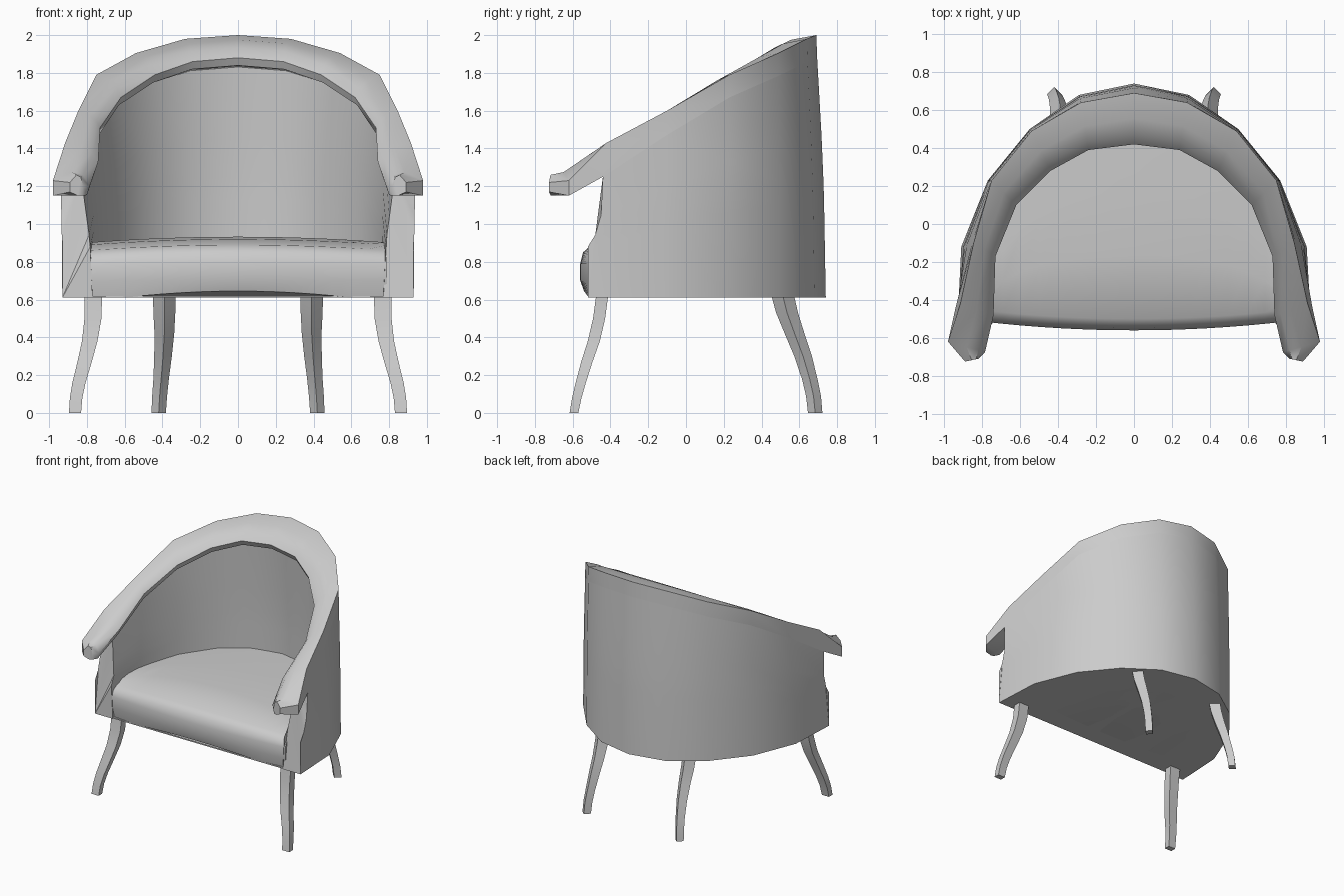
import bpy, bmesh, math
from mathutils import Vector, Matrix

cube = bpy.data.objects.get("Cube")
if cube:
    bpy.data.objects.remove(cube, do_unlink=True)

grey = bpy.data.materials.new("plain_grey")
grey.use_nodes = True
grey.diffuse_color = (0.6, 0.6, 0.6, 1)
grey.node_tree.nodes["Principled BSDF"].inputs["Base Color"].default_value = (0.6, 0.6, 0.6, 1)


def loft(name, rings, angle=40):
    """Skin a list of closed rings of equal length and cap both ends."""
    bm = bmesh.new()
    rows = [[bm.verts.new(p) for p in ring] for ring in rings]
    for a, b in zip(rows, rows[1:]):
        for i in range(len(a)):
            j = (i + 1) % len(a)
            bm.faces.new((a[i], a[j], b[j], b[i]))
    caps = [bm.faces.new(rows[0]), bm.faces.new(rows[-1])]
    bmesh.ops.triangulate(bm, faces=caps)
    bmesh.ops.recalc_face_normals(bm, faces=bm.faces)
    mesh = bpy.data.meshes.new(name)
    bm.to_mesh(mesh)
    bm.free()
    mesh.materials.append(grey)
    obj = bpy.data.objects.new(name, mesh)
    bpy.context.collection.objects.link(obj)
    bpy.ops.object.select_all(action='DESELECT')
    obj.select_set(True)
    bpy.context.view_layer.objects.active = obj
    bpy.ops.object.shade_smooth_by_angle(angle=math.radians(angle))
    return obj


def both_sides(rings):
    """Extend rings running from the centre to +x with their mirror image."""
    mirrored = [[Vector((-p.x, p.y, p.z)) for p in r] for r in rings[:0:-1]]
    return mirrored + rings


def drop(p, dz):
    return p + Vector((0, 0, dz))


FLOOR = 0.61
# Plan of the shell at its foot, outside and inside, from back centre to front
foot_out = [(0, .74), (.29, .68), (.55, .5), (.77, .23), (.91, -.12), (.93, -.52)]
foot_in = [(0, .58), (.25, .53), (.46, .40), (.65, .15), (.76, -.17), (.77, -.52)]
# Rail: outer top edge and innermost edge, with two extra stations for the arm end
rail_out = [(0, .69, 2.0), (.28, .64, 1.98), (.54, .49, 1.905), (.75, .23, 1.79),
            (.845, -.10, 1.6), (.915, -.42, 1.43), (.98, -.62, 1.23), (.89, -.725, 1.22)]
rail_in = [(0, .42, 1.88), (.24, .39, 1.86), (.44, .28, 1.79), (.62, .10, 1.67),
           (.73, -.17, 1.51), (.74, -.48, 1.33), (.785, -.675, 1.2), (.82, -.71, 1.2)]
skirt = [.12, .12, .12, .12, .13, .18, .08, .05]
crown = [.035, .035, .035, .03, .02, .03, .06, .05]

# Padded top rail running into both arms
rail_rings, joints = [], []
for k, (o, i) in enumerate(zip(rail_out, rail_in)):
    o, i = Vector(o), Vector(i)
    h, c = skirt[k], crown[k]
    under = drop(o, -h)
    if k < 5:
        foot = Vector((*foot_out[k], FLOOR))
        under = o.lerp(foot, h / (o.z - FLOOR))
    elif k == 5:
        under = Vector((.94, -.44, 1.25))
    joints.append(under)
    belly = o.lerp(i, .6)
    belly.z = min(under.z, i.z - .05)
    rail_rings.append([under, o, drop(o.lerp(i, .5), c), drop(o.lerp(i, .82), c * .9),
                       i, drop(i.lerp(o, .08), -.05), belly])
loft("top_rail_and_arms", both_sides(rail_rings), 42)

# Curved shell: outer skin, inner skin, scooped front ends
wall_rings = []
front_scoop = [(0, -.52), (.42, -.52), (.52, -.48), (.68, -.45), (1, -.44)]
for k in range(6):
    fo, fi = Vector((*foot_out[k], FLOOR)), Vector((*foot_in[k], FLOOR))
    top_o = joints[k]
    top_i = Vector((.83, -.44, 1.25)) if k == 5 else drop(Vector(rail_in[k]).lerp(Vector(rail_out[k]), .35), -.08)
    outer, inner = [], []
    for t, y in front_scoop:
        for a, b, line in ((fo, top_o, outer), (fi, top_i, inner)):
            p = a.lerp(b, t ** 1.8)
            p.z = a.z + (b.z - a.z) * t
            if k == 5:
                p.y = y
            line.append(p)
    wall_rings.append(outer + inner[::-1])
loft("curved_back_shell", both_sides(wall_rings), 35)


def back_edge(x):
    """Depth of the shell's inside at a given width, a little within the wall."""
    for (x0, y0), (x1, y1) in zip(foot_in, foot_in[1:]):
        if x <= x1:
            return y0 + (y1 - y0) * (x - x0) / (x1 - x0) + .05
    return foot_in[-1][1] + .15


# Crowned seat with a gently bowed front and arched lower edge
seat_rings = []
for n in range(9):
    x = .79 * n / 8
    u = 1 - (n / 8) ** 2
    back = max(back_edge(x), -.3)
    lip = -.515 - .045 * u
    arch = FLOOR + .035 * max(0, 1 - (x / .6) ** 2)
    profile = [(back, FLOOR), (lip + .2, FLOOR), (lip + .02, arch), (lip, .70), (lip, .79),
               (lip + .015, .83 + .02 * u), (lip + .06, .86 + .03 * u)]
    for s in (.3, .6, 1):
        profile.append((lip + .06 + (back - lip - .06) * s, .87 + .03 * u + .035 * math.sin(s * 2)))
    seat_rings.append([Vector((x, y, z)) for y, z in profile])
loft("seat_cushion", both_sides(seat_rings), 50)

# Underside panel closing the shell
outline = [Vector((x, y, FLOOR)) for x, y in foot_out]
outline += [Vector((-p.x, p.y, p.z)) for p in outline[:0:-1]]
loft("underside_panel", [[Vector((p.x * .99, p.y * .99, FLOOR + dz)) for p in outline]
                         for dz in (0, .01)], 20)


def leg(name, path, side, turn):
    """Square leg swept along (x, y, z, half width, half depth) stations."""
    rot = Matrix.Rotation(math.radians(turn), 3, 'Z')
    rings = []
    for x, y, z, w, d in path:
        ring = []
        for sx, sy in ((1, 1), (-1, 1), (-1, -1), (1, -1)):
            q = rot @ Vector((sx * w, sy * d, 0)) + Vector((x, y, z))
            ring.append(Vector((q.x * side, q.y, q.z)))
        rings.append(ring)
    loft(name, rings, 40)


front_path = [(.765, -.44, .65, .046, .032), (.768, -.46, .5, .045, .032),
              (.785, -.488, .38, .041, .032), (.812, -.525, .27, .038, .03),
              (.842, -.557, .16, .035, .027), (.857, -.578, .08, .033, .025),
              (.863, -.593, 0, .032, .023)]
back_path = [(.39, .505, .65, .043, .043), (.39, .535, .53, .041, .041),
             (.39, .575, .42, .037, .037), (.397, .62, .3, .033, .033),
             (.407, .655, .18, .029, .029), (.415, .675, .09, .028, .028),
             (.42, .684, 0, .027, .027)]
for label, side in (("left", 1), ("right", -1)):
    leg("front_leg_" + label, front_path, side, 0)
    leg("back_leg_" + label, back_path, side, 45)
